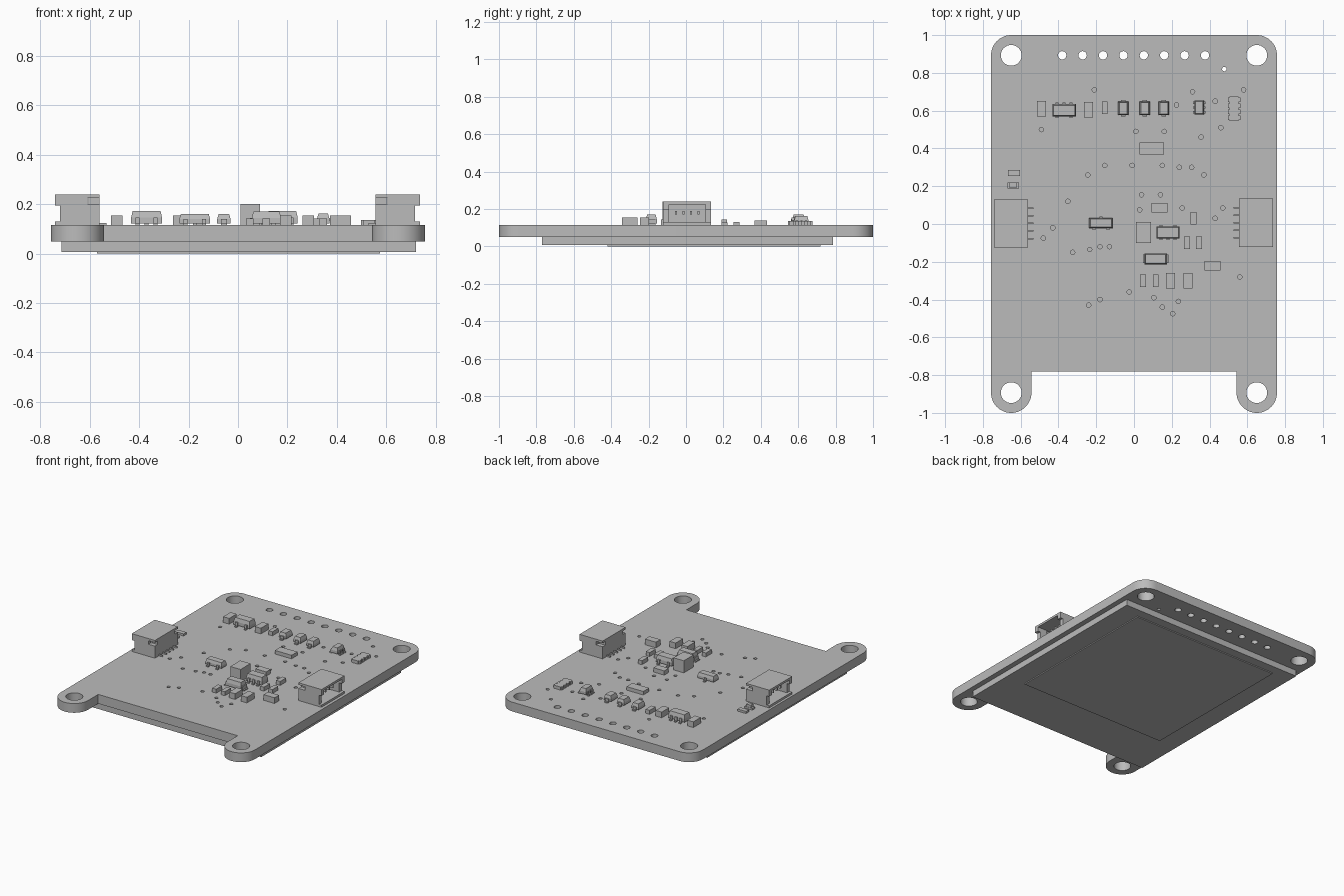
import bpy, bmesh
from math import cos, sin, pi, radians
from mathutils import Matrix, Vector

cube = bpy.data.objects.get("Cube")
if cube:
    bpy.data.objects.remove(cube, do_unlink=True)

grey = bpy.data.materials.new("plain grey")
grey.use_nodes = True
COLOUR = (0.5, 0.5, 0.5, 1)
grey.diffuse_color = COLOUR
grey.node_tree.nodes["Principled BSDF"].inputs["Base Color"].default_value = COLOUR

BOARD_BOTTOM, TOP = 0.05, 0.115


def add_box(bm, x, y, z, taper=0.0):
    """Box between (low, high) pairs; the top may be drawn in by taper."""
    size = Vector((x[1] - x[0], y[1] - y[0], z[1] - z[0]))
    centre = Vector((sum(x), sum(y), sum(z))) / 2
    made = bmesh.ops.create_cube(bm, size=1)["verts"]
    for v in made:
        high = v.co.z > 0
        v.co = v.co * size + centre
        if high and taper:
            v.co.x -= taper if v.co.x > centre.x else -taper
            v.co.y -= taper if v.co.y > centre.y else -taper
    return made


def finish(name, bm, location=(0, 0, 0), turn=0):
    mesh = bpy.data.meshes.new(name)
    bmesh.ops.rotate(bm, verts=bm.verts, matrix=Matrix.Rotation(turn, 3, "Z"))
    bm.to_mesh(mesh)
    bm.free()
    mesh.materials.append(grey)
    obj = bpy.data.objects.new(name, mesh)
    obj.location = location
    bpy.context.collection.objects.link(obj)
    return obj


def plate(name, x, y, z):
    bm = bmesh.new()
    add_box(bm, x, y, z)
    return finish(name, bm)


def arc(cx, cy, radius, start, end, steps):
    angles = [radians(start + (end - start) * i / steps) for i in range(steps + 1)]
    return [(cx + radius * cos(a), cy + radius * sin(a)) for a in angles]


def circle(cx, cy, radius, steps):
    return arc(cx, cy, radius, 0, 360, steps)[:-1]


# Circuit board outline: rounded back corners, two front mounting tabs
CX, CY, R, NOTCH = 0.65, 0.893, 0.107, -0.78
outline = arc(CX, CY, R, 0, 90, 12) + arc(-CX, CY, R, 90, 180, 12)
outline += arc(-CX, -CY, R, 180, 360, 24) + [(R - CX, NOTCH), (CX - R, NOTCH)]
outline += arc(CX, -CY, R, 180, 360, 24)
loops = [outline]

# Mounting holes, header holes and vias
loops += [circle(sx * CX, sy * CY, 0.055, 32) for sx in (-1, 1) for sy in (-1, 1)]
loops += [circle(-0.38 + 0.108 * i, CY, 0.022, 20) for i in range(8)]
vias = [
    (-.21, .71), (-.49, .5), (.58, .71), (.31, .7), (.225, .63), (.43, .65),
    (.46, .51), (.355, .46), (.01, .49), (.16, .49), (-.155, .31), (-.01, .31),
    (.15, .31), (.24, .3), (.305, .3), (.37, .26), (-.245, .26), (.04, .155),
    (.14, .155), (-.35, .12), (.03, .075), (.255, .085), (.47, .085), (.43, .03),
    (-.43, -.02), (-.48, -.075), (-.235, -.135), (-.18, -.12), (-.13, -.12),
    (-.325, -.15), (.56, -.28), (-.025, -.36), (-.18, -.4), (-.24, -.43),
    (.105, -.39), (.15, -.44), (.205, -.475), (.235, -.41), (.478, .82),
]
loops += [circle(x, y, 0.012, 12) for x, y in vias]

curve = bpy.data.curves.new("board outline", "CURVE")
curve.dimensions = "2D"
curve.fill_mode = "BOTH"
curve.extrude = (TOP - BOARD_BOTTOM) / 2
for points in loops:
    spline = curve.splines.new("POLY")
    spline.points.add(len(points) - 1)
    for point, (x, y) in zip(spline.points, points):
        point.co = (x, y, 0, 1)
    spline.use_cyclic_u = True
helper = bpy.data.objects.new("board outline", curve)
bpy.context.collection.objects.link(helper)
depsgraph = bpy.context.evaluated_depsgraph_get()
flat = bpy.data.meshes.new_from_object(helper.evaluated_get(depsgraph))
bm = bmesh.new()
bm.from_mesh(flat)
bpy.data.objects.remove(helper, do_unlink=True)
bpy.data.meshes.remove(flat)
bmesh.ops.remove_doubles(bm, verts=bm.verts, dist=0.00001)
bmesh.ops.recalc_face_normals(bm, faces=bm.faces)
board = finish("circuit board", bm, (0, 0, (TOP + BOARD_BOTTOM) / 2))
bpy.ops.object.select_all(action="DESELECT")
board.select_set(True)
bpy.context.view_layer.objects.active = board
bpy.ops.object.shade_smooth_by_angle(angle=radians(35))

# Display panel under the board, with its raised active area
plate("display panel", (-.715, .72), (-.77, .785), (.007, BOARD_BOTTOM))
plate("display active area", (-.57, .575), (-.42, .72), (0, .007))


# Plain chip components: name, centre, size
def chip(name, x, y, width, depth, height):
    plate(name, (x - width / 2, x + width / 2), (y - depth / 2, y + depth / 2),
          (TOP, TOP + height))


for x, y in ((-.49, .61), (-.24, .605), (.193, -.3), (.285, -.3)):
    chip("capacitor", x, y, .047, .083, .04)
for x, y in ((-.155, .615), (.315, .03), (.28, -.1), (.345, -.1),
             (.048, -.3), (.115, -.3)):
    chip("resistor", x, y, .031, .066, .028)
chip("wide capacitor", .135, .085, .085, .05, .03)
chip("wide capacitor", .415, -.222, .085, .05, .04)
chip("crystal", .095, .4, .13, .065, .025)
chip("inductor", .05, -.045, .08, .11, .085)
chip("small resistor", -.635, .27, .065, .032, .015)

# Indicator light: base with a narrower lens
chip("indicator base", -.64, .205, .062, .032, .012)
chip("indicator lens", -.64, .205, .036, .028, .03)

# Resistor array with scalloped sides
chip("resistor array core", .53, .61, .048, .13, .022)
for i in range(4):
    chip("resistor array lobe", .53, .5625 + i * .0317, .065, .022, .022)


# Leaded packages: tapered body, bent legs along the front and back
def package(name, x, y, width, depth, height, front, back, leg=.016, turn=0):
    bm = bmesh.new()
    middle = height * .55
    add_box(bm, (-width / 2, width / 2), (-depth / 2, depth / 2), (.008, middle))
    add_box(bm, (-width / 2, width / 2), (-depth / 2, depth / 2),
            (middle, height), taper=.006)
    for side, places in ((-1, front), (1, back)):
        for place in places:
            across = (place - leg / 2, place + leg / 2)
            inner, knee, toe = (side * (depth / 2 + d) for d in (-.004, .008, .018))
            add_box(bm, across, sorted((inner, knee)), (middle - .008, middle))
            add_box(bm, across, sorted((knee - side * .006, knee)), (0, middle))
            add_box(bm, across, sorted((knee, toe)), (0, .007))
    finish(name, bm, (x, y, TOP), turn)


trio, pair = (-.037, 0, .037), (-.037, .037)
package("regulator", -.37, .602, .125, .065, .057, pair, trio)
package("converter", .18, -.045, .123, .066, .057, trio, pair)
package("transistor", -.175, .005, .125, .055, .045, pair, (0,))
for x in (-.057, .057, .158):
    package("diode", x, .612, .054, .072, .046, (0,), (0,), leg=.024)
package("large diode", .115, -.185, .058, .118, .055, (0,), (0,), leg=.045, turn=pi / 2)
row = (-.025, 0, .025)
package("level shifter", .345, .617, .075, .05, .048, row, row, leg=.012, turn=pi / 2)


# Side connectors: open shell facing outward, contacts and solder legs
def connector(name, x, y, turn):
    bm = bmesh.new()
    back, mouth, half, height = -.09, .09, .128, .125
    add_box(bm, (back, mouth), (-half, half), (0, .015))
    add_box(bm, (back, mouth), (-half, half), (height - .015, height))
    add_box(bm, (back, -.045), (-.098, .098), (.015, height - .015))
    for side in (-1, 1):
        wall = sorted((side * .098, side * half))
        add_box(bm, (-.04, mouth - .02), wall, (.015, height - .015))
        add_box(bm, (mouth - .02, mouth), wall, (.08, height - .015))
        add_box(bm, (back, -.04), wall, (.015, .085))
    for i in range(4):
        pin = -.06 + .04 * i
        add_box(bm, (-.05, .05), (pin - .005, pin + .005), (.055, .075))
    for i in range(5):
        lead = -.08 + .04 * i
        add_box(bm, (back - .028, back), (lead - .004, lead + .004), (0, .01))
    finish(name, bm, (x, y, TOP), turn)


connector("right connector", -.65, .003, pi)
connector("left connector", .646, .006, 0)
